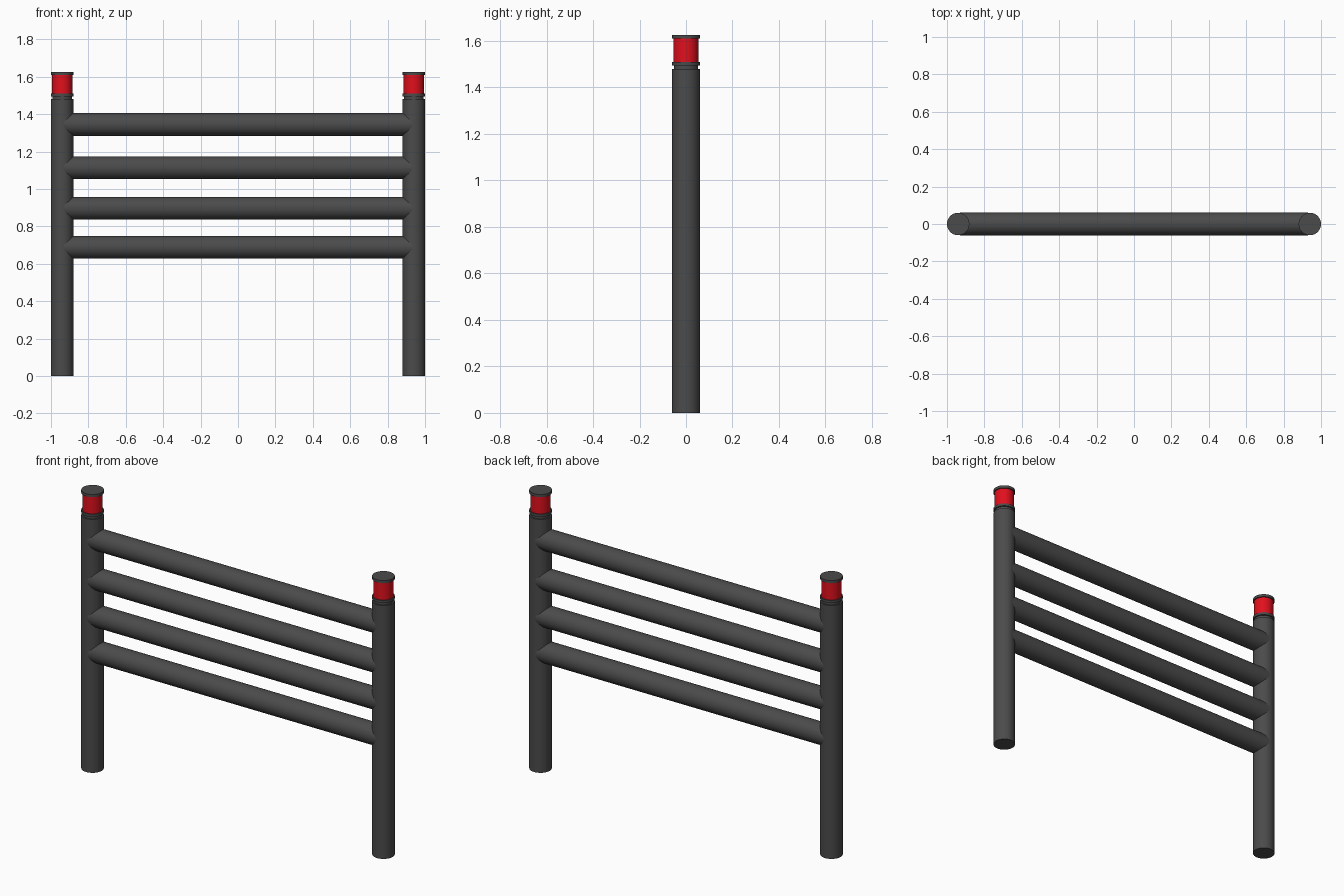
import bpy, math

if "Cube" in bpy.data.objects:
    bpy.data.objects.remove(bpy.data.objects["Cube"])


def material(name, color):
    m = bpy.data.materials.new(name)
    m.diffuse_color = color
    m.use_nodes = True
    m.node_tree.nodes["Principled BSDF"].inputs["Base Color"].default_value = m.diffuse_color
    return m


DARK = material("dark_metal", (0.07, 0.07, 0.07, 1))
RED = material("red_band", (0.75, 0.005, 0.012, 1))


def finish(name, mat):
    ob = bpy.context.object
    ob.name = name
    ob.data.materials.append(mat)
    bpy.ops.object.shade_smooth_by_angle(angle=math.radians(35))
    return ob


def upright(name, x, z0, z1, r, mat=DARK):
    bpy.ops.mesh.primitive_cylinder_add(
        vertices=32, radius=r, depth=z1 - z0, location=(x, 0, (z0 + z1) / 2))
    return finish(name, mat)


def rail(name, z, half_length, r):
    bpy.ops.mesh.primitive_cylinder_add(
        vertices=32, radius=r, depth=2 * half_length,
        location=(0, 0, z), rotation=(0, math.pi / 2, 0))
    return finish(name, DARK)


# Posts with necks, collars, red bands and caps
for side, x in (("left", -0.94), ("right", 0.94)):
    upright(side + "_post", x, 0, 1.48, 0.06)
    upright(side + "_neck", x, 1.48, 1.495, 0.052)
    upright(side + "_collar", x, 1.495, 1.51, 0.06)
    upright(side + "_red_band", x, 1.51, 1.61, 0.054, RED)
    upright(side + "_cap", x, 1.61, 1.626, 0.06)

# Horizontal rails running into the posts
for i, z in enumerate((0.688, 0.897, 1.113, 1.345)):
    rail(f"rail_{i + 1}", z, 0.93, 0.061)
